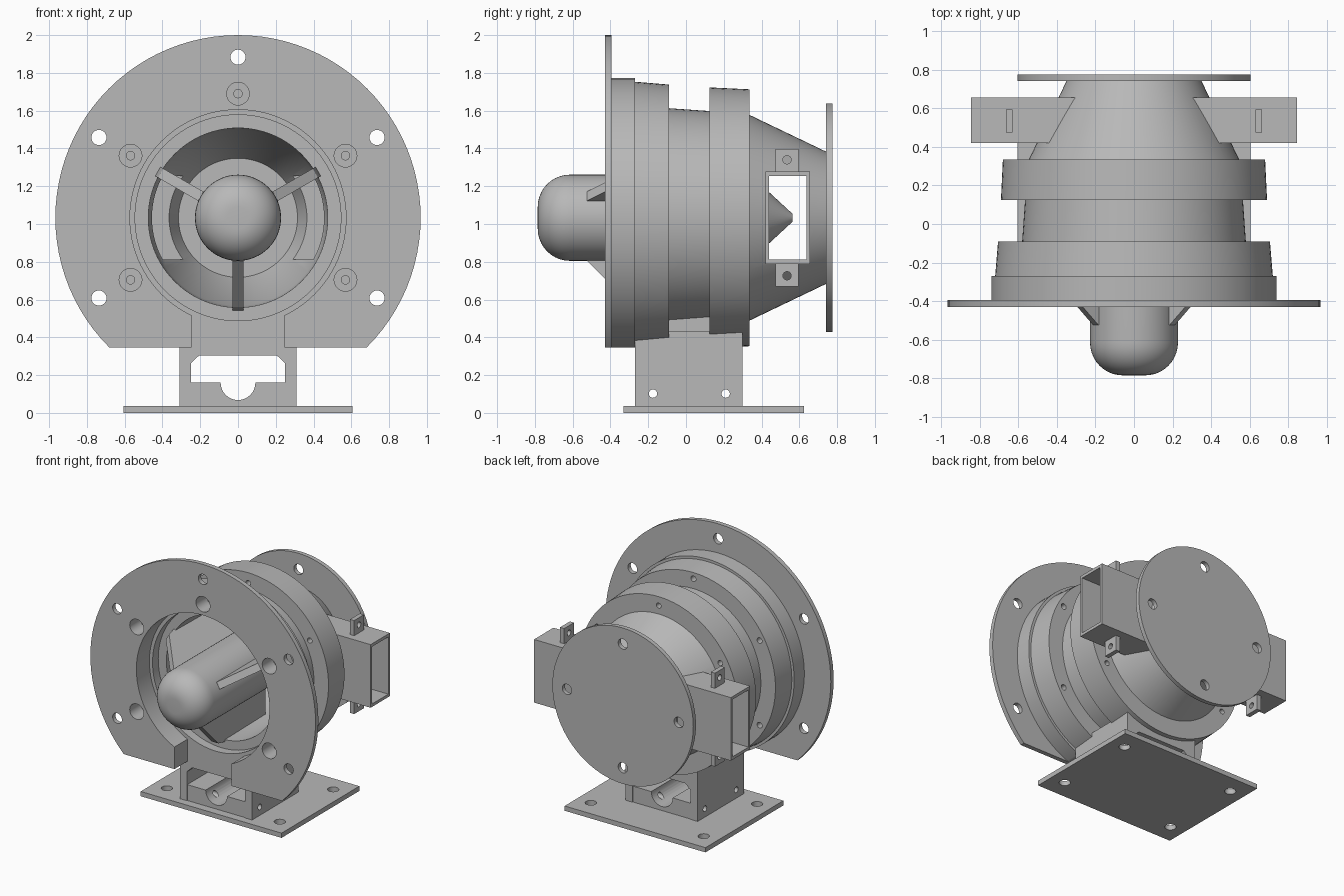
import bpy, bmesh, math
from mathutils import Matrix, Vector

if "Cube" in bpy.data.objects:
    bpy.data.objects.remove(bpy.data.objects["Cube"], do_unlink=True)

AXIS_Z = 1.033      # height of the turned axis
TAU = math.tau

metal = bpy.data.materials.new("grey_metal")
metal.use_nodes = True
metal.diffuse_color = (0.48, 0.48, 0.48, 1)
metal.node_tree.nodes["Principled BSDF"].inputs["Base Color"].default_value = metal.diffuse_color


def finish(name, bm):
    bmesh.ops.recalc_face_normals(bm, faces=bm.faces)
    mesh = bpy.data.meshes.new(name)
    bm.to_mesh(mesh)
    bm.free()
    mesh.materials.append(metal)
    ob = bpy.data.objects.new(name, mesh)
    bpy.context.collection.objects.link(ob)
    return ob


def lathe(name, profile, steps=96):
    """Solid of revolution about the y axis, from (radius, y) points."""
    bm = bmesh.new()
    rings = []
    for r, y in profile:
        rings.append([bm.verts.new((r * math.cos(TAU * i / steps), y,
                                    AXIS_Z + r * math.sin(TAU * i / steps)))
                      for i in range(steps)])
    for a, b in zip(rings, rings[1:]):
        for i in range(steps):
            j = (i + 1) % steps
            bm.faces.new((a[i], a[j], b[j], b[i]))
    bm.faces.new(rings[0])
    bm.faces.new(rings[-1])
    return finish(name, bm)


def box(name, x, y, z):
    bm = bmesh.new()
    size = [b - a for a, b in (x, y, z)]
    mid = [(a + b) / 2 for a, b in (x, y, z)]
    bmesh.ops.create_cube(bm, size=1, matrix=Matrix.Translation(mid) @ Matrix.Diagonal((*size, 1)))
    return finish(name, bm)


def prism(name, points, to_world, low, high):
    """Extrude a 2D outline; to_world(a, b, depth) places each point."""
    bm = bmesh.new()
    ends = [[bm.verts.new(to_world(a, b, d)) for a, b in points] for d in (low, high)]
    for i in range(len(points)):
        j = (i + 1) % len(points)
        bm.faces.new((ends[0][i], ends[0][j], ends[1][j], ends[1][i]))
    for end in ends:
        bm.faces.new(end)
    return finish(name, bm)


def drills(centres, radius, length, axis):
    """A set of separate round cutters in one helper mesh."""
    bm = bmesh.new()
    turn = Vector((0, 0, 1)).rotation_difference(Vector(axis)).to_matrix().to_4x4()
    for c in centres:
        bmesh.ops.create_cone(bm, cap_ends=True, segments=32, radius1=radius, radius2=radius,
                              depth=length, matrix=Matrix.Translation(c) @ turn)
    return finish("cutter", bm)


def combine(target, other, operation="DIFFERENCE"):
    mod = target.modifiers.new("combine", "BOOLEAN")
    mod.operation, mod.solver, mod.object = operation, "EXACT", other
    bpy.context.view_layer.objects.active = target
    bpy.ops.object.modifier_apply(modifier=mod.name)
    bpy.data.objects.remove(other, do_unlink=True)


def around(radius, y, degrees):
    return [(radius * math.cos(math.radians(d)), y, AXIS_Z + radius * math.sin(math.radians(d)))
            for d in degrees]


X, Y, Z = (1, 0, 0), (0, 1, 0), (0, 0, 1)
FIVE = (90, 30, 150, -30, 210)

# Housing: turned outside with the two side outlets
housing = lathe("housing", [
    (.967, -.43), (.967, -.395), (.74, -.395), (.74, -.27), (.72, -.27), (.705, -.09),
    (.58, -.09), (.565, .125), (.69, .125), (.68, .335), (.545, .335), (.35, .742),
    (.605, .742), (.605, .775)])
combine(housing, box("outlet", (-.845, .845), (.42, .657), (AXIS_Z - .245, AXIS_Z + .245)), "UNION")

# Stepped bore, tapering toward the rear plate, and the outlet passage
combine(housing, lathe("bore", [
    (.572, -.6), (.572, -.27), (.545, -.27), (.545, -.2), (.475, -.2), (.465, .42), (.315, .745)]))
combine(housing, box("passage", (-1, 1), (.44, .637), (AXIS_Z - .222, AXIS_Z + .222)))

# Flat lower edge and notch of the front flange
combine(housing, box("flat_cut", (-1.2, 1.2), (-.6, -.27), (-.3, .345)))
combine(housing, box("notch_cut", (-.245, .245), (-.6, -.27), (.2, .56)))

# Bolt holes in the flanges and rings
combine(housing, drills(around(.85, -.41, FIVE), .04, .3, Y))
combine(housing, drills(around(.657, -.45, FIVE), .06, .3, Y))
combine(housing, drills(around(.657, -.25, FIVE), .022, .4, Y))
combine(housing, drills(around(.61, .23, FIVE), .02, .32, Y))
combine(housing, drills(around(.48, .76, (0, 90, 180, 270)), .04, .1, Y))

# Hub: rounded nose in front, cone behind
nose = [(.058 + .17 * math.sin(t * math.pi / 20), -.615 - .17 * math.cos(t * math.pi / 20))
        for t in range(11)]
hub = lathe("hub", nose + [(.228, .34), (.02, .565)], 64)

# Three fins joining hub and bore
fins = []
for d in (30, 150, 270):
    c, s = math.cos(math.radians(d)), math.sin(math.radians(d))
    fins.append(prism("fin", [(-.525, .2), (-.525, .228), (-.28, .473), (-.2, .49), (.3, .49), (.3, .2)],
                      lambda y, r, t: (r * c - t * s, y, AXIS_Z + r * s + t * c), -.028, .028))

# Drilled tabs above and below each outlet
tabs = []
for side in (-1, 1):
    for up in (-1, 1):
        x = sorted((side * .63, side * .665))
        z = sorted((AXIS_Z + up * .24, AXIS_Z + up * .363))
        tab = box("outlet_tab", x, (.475, .595), z)
        combine(tab, drills([(side * .65, .535, AXIS_Z + up * .307)], .022, .2, X))
        tabs.append(tab)

# Stand: hollow block with chamfered opening and side holes
stand = box("stand", (-.31, .31), (-.27, .30), (.03, .43))
opening = [(-.25, -.1), (.25, -.1), (.25, .262), (.205, .305), (-.205, .305), (-.25, .262)]
combine(stand, prism("opening", opening, lambda x, z, y: (x, y, z), -.5, .5))
side_holes = [(0, -.175, .102), (0, .21, .102)]
combine(stand, drills(side_holes, .022, 1, X))
saddle = box("saddle", (-.21, .21), (-.1, .135), (.42, .53))

# Grooved cradle inside the stand
cradle = box("cradle", (-.255, .255), (-.265, .295), (.03, .16))
combine(cradle, drills([(0, 0, .16)], .092, 1, Y))
combine(cradle, drills(side_holes, .022, 1, X))

# Base plate with corner holes
base = box("base_plate", (-.605, .605), (-.33, .625), (0, .037))
combine(base, drills([(x, y, 0) for x in (-.485, .485) for y in (-.18, .475)], .04, .3, Z))

# Smooth the turned surfaces, keep edges sharp
bpy.ops.object.select_all(action="DESELECT")
for ob in [housing, hub, stand, saddle, cradle, base] + fins + tabs:
    ob.select_set(True)
bpy.context.view_layer.objects.active = housing
bpy.ops.object.shade_smooth_by_angle(angle=math.radians(25))
